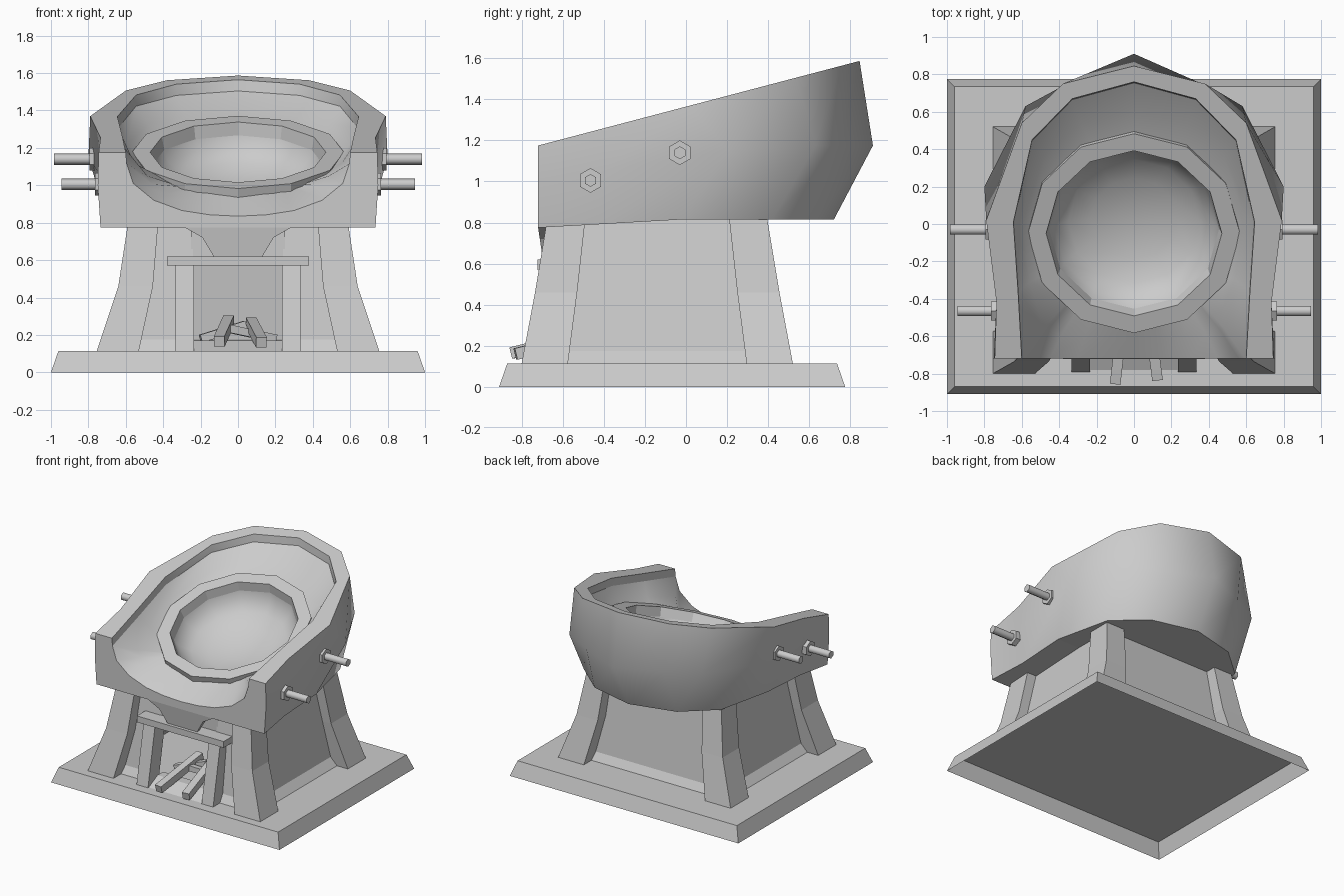
import bpy, bmesh, math
from mathutils import Vector, Matrix

cube = bpy.data.objects.get("Cube")
if cube:
    bpy.data.objects.remove(cube)

stone = bpy.data.materials.new("grey stone")
stone.use_nodes = True
GREY = (0.6, 0.6, 0.6, 1)
stone.diffuse_color = GREY
stone.node_tree.nodes["Principled BSDF"].inputs["Base Color"].default_value = GREY


def build(name, verts, faces, facing=None, smooth=None):
    """Mesh object; open sheets are turned towards a facing direction."""
    bm = bmesh.new()
    vs = [bm.verts.new(v) for v in verts]
    for f in faces:
        bm.faces.new([vs[i] for i in f])
    bmesh.ops.recalc_face_normals(bm, faces=bm.faces)
    if facing:
        total = sum((f.normal * f.calc_area() for f in bm.faces), Vector())
        if total.dot(Vector(facing)) < 0:
            bmesh.ops.reverse_faces(bm, faces=bm.faces)
    me = bpy.data.meshes.new(name)
    bm.to_mesh(me)
    bm.free()
    me.materials.append(stone)
    ob = bpy.data.objects.new(name, me)
    bpy.context.collection.objects.link(ob)
    if smooth:
        bpy.ops.object.select_all(action='DESELECT')
        ob.select_set(True)
        bpy.context.view_layer.objects.active = ob
        bpy.ops.object.shade_smooth_by_angle(angle=math.radians(smooth))
    return ob


def loft(name, loops, closed=True, start=True, end=True, wrap=False, **kw):
    """Skin between loops with equal point counts."""
    n, m = len(loops[0]), len(loops)
    verts = [p for l in loops for p in l]
    faces = []
    for r in range(m if wrap else m - 1):
        a, b = r * n, (r + 1) % m * n
        for i in range(n if closed else n - 1):
            j = (i + 1) % n
            faces.append((a + i, a + j, b + j, b + i))
    if start:
        faces.append(tuple(range(n)))
    if end:
        faces.append(tuple(range((m - 1) * n, m * n)))
    return build(name, verts, faces, **kw)


def rect(x0, x1, y0, y1, z):
    return [(x0, y0, z), (x1, y0, z), (x1, y1, z), (x0, y1, z)]


def box(name, x0, x1, y0, y1, z0, z1):
    return loft(name, [rect(x0, x1, y0, y1, z0), rect(x0, x1, y0, y1, z1)])


def mirrored(half):
    """Half loop from the left side to the centre line, continued on the right."""
    return half + [(-x, y, z) for x, y, z in reversed(half) if x > 1e-6]


def rod(name, a, b, radius, sides, smooth=None):
    a, b = Vector(a), Vector(b)
    q = (b - a).to_track_quat('Z', 'Y')
    ring = [q @ Vector((radius * math.cos(t), radius * math.sin(t), 0))
            for t in (2 * math.pi * (i + 0.5) / sides for i in range(sides))]
    return loft(name, [[a + p for p in ring], [b + p for p in ring]], smooth=smooth)


# Plinth, hollow underneath
MID = -0.14
loft("plinth", [rect(-1, 1, -0.91, 0.775, 0), rect(-0.96, 0.96, -0.87, 0.735, 0.115)], start=False)

# Curved corner legs: height, outer x, inner x, outer y, inner y
LEG = [(0.115, 0.755, 0.53, 0.66, 0.435), (0.46, 0.64, 0.455, 0.595, 0.39),
       (0.82, 0.585, 0.425, 0.535, 0.35)]
for sx, side in ((1, "left"), (-1, "right")):
    for sy, end in ((1, "back"), (-1, "front")):
        loft(f"{end}_{side}_leg", [rect(sx * xi, sx * xo, MID + sy * yi, MID + sy * yo, z)
                                   for z, xo, xi, yo, yi in LEG])

# Hollow furnace walls with a sloped skirt, open at the front for the fire
WALL = [(0.115, 0.66, 0.565), (0.175, 0.61, 0.53), (0.82, 0.505, 0.45)]
loft("furnace_walls", [mirrored([(0.24, MID - y, z), (x, MID - y, z), (x, MID + y, z)])
                       for z, x, y in WALL], closed=False, start=False, end=False)
box("fire_header", -0.25, 0.25, -0.61, -0.58, 0.6, 0.82)

# Fireplace surround and hearth
for s, side in ((1, "left"), (-1, "right")):
    loft(f"{side}_fire_post", [rect(s * 0.235, s * 0.335, -0.79, -0.66, 0.115),
                               rect(s * 0.235, s * 0.335, -0.7, -0.57, 0.58)])
box("fire_lintel", -0.38, 0.38, -0.722, -0.56, 0.57, 0.62)
loft("hearth", [rect(-0.235, 0.235, -0.78, -0.55, 0.115), rect(-0.235, 0.235, -0.67, -0.6, 0.17)])

# Firewood
LOGS = [((-0.1, -0.85, 0.165), (-0.05, -0.4, 0.275)), ((0.125, -0.83, 0.16), (0.07, -0.4, 0.265)),
        ((-0.2, -0.5, 0.18), (0.04, -0.45, 0.255)), ((-0.08, -0.55, 0.24), (0.2, -0.45, 0.18))]
for i, (a, b) in enumerate(LOGS):
    rod(f"log_{i + 1}", a, b, 0.04 if i < 2 else 0.03, 4)


# Bowl shell: outer wall, sloping rim and the step inside it
def rim_z(y):
    return 1.175 + 0.263 * (y + 0.72)


low = [(0.735, -0.72, 0.775), (0.7, -0.42, 0.792), (0.7, -0.02, 0.815),
       (0.6, 0.42, 0.815), (0.36, 0.63, 0.815), (0, 0.72, 0.815)]
belly = [(0.75, -0.72, 1.0), (0.735, -0.42, 1.05), (0.8, 0.2, 1.15),
         (0.58, 0.63, 1.175), (0.34, 0.76, 1.175), (0, 0.91, 1.175)]
rim_out = [(x, y, rim_z(y)) for x, y in
           ((0.745, -0.72), (0.735, -0.42), (0.79, 0.02), (0.6, 0.54), (0.38, 0.75), (0, 0.845))]
rim_in = [(x, y, rim_z(y)) for x, y in
          ((0.6, -0.72), (0.62, -0.36), (0.645, 0.01), (0.545, 0.45), (0.33, 0.67), (0, 0.76))]
step = [(x, y - 0.005, z - 0.06) if x < 0.6 else (x - 0.005, y, z - 0.06) for x, y, z in rim_in]
step[0] = (0.595, -0.72, 1.115)
loft("bowl_shell", [mirrored(l) for l in (low, belly, rim_out, rim_in, step)], closed=False,
     start=False, end=False, smooth=45)

# Underside, in strips across the bowl
under = mirrored(low)
last = len(under) - 1
build("bowl_underside", under, [(i, i + 1, last - 1 - i, last - i) for i in range(4)] + [(4, 5, 6)],
      facing=(0, 0, -1))

# Flat front face of the bowl, open along the pouring edge
lip = [(0.56, -0.72, 1.01), (0.45, -0.72, 0.92), (0.3, -0.72, 0.865),
       (0.15, -0.72, 0.842), (0, -0.72, 0.835)]
edge = [low[0], belly[0], rim_out[0], rim_in[0], step[0]] + lip
outline = mirrored(edge)
build("bowl_front", outline, [tuple(range(len(outline)))], facing=(0, -1, 0))

# Pouring spout under the front edge, leaning back to the lintel
spout = [(0.285, 0.775), (0.19, 0.72), (0.13, 0.62)]
spout += [(-x, z) for x, z in reversed(spout)]
loft("spout", [[(x, -0.72 + (0.775 - z) * 0.15, z) for x, z in spout],
               [(x, -0.67, z) for x, z in spout]])

# Seat ring, tilted to face the pouring edge
TILT = Matrix.Translation((0, -0.05, 1.177)) @ Matrix.Rotation(math.atan(0.365), 4, 'X')


def circle(r, h, n=12):
    return [TILT @ Vector((r * math.sin(2 * math.pi * i / n), -r * math.cos(2 * math.pi * i / n), h))
            for i in range(n)]


loft("seat_ring", [circle(0.567, -0.06), circle(0.567, 0), circle(0.47, 0), circle(0.455, -0.07)],
     start=False, end=False, wrap=True)

# Dished floor inside the ring
dish = [circle(0.46 * math.cos(t), -0.06 - 0.2 * math.sin(t))
        for t in (math.radians(a) for a in (0, 20, 40, 60, 80))]
loft("dish", dish, start=False, facing=(0, 0, 1), smooth=60)

# Trough sweeping from the step down under the ring
outer = [Vector(p) for p in list(reversed(lip)) + step]
inner, middle = [], []
for p in outer:
    t = math.atan2(p.x, -(p.y + 0.05))
    q = TILT @ Vector((0.52 * math.sin(t), -0.52 * math.cos(t), -0.04))
    m = p.lerp(q, 0.5)
    sag = 0.1 * max(0, p.z - q.z)
    middle.append((m.x * 1.03, m.y, m.z - sag))
    inner.append(tuple(q))
rows = []
for half in ([tuple(p) for p in outer], middle, inner):
    rows.append(half + [(-x, y, z) for x, y, z in reversed(half[1:-1])])
loft("bowl_trough", rows, start=False, end=False, facing=(0, 0, 1), smooth=60)

# Pivot bolts with hexagonal nuts
for s, side in ((1, "left"), (-1, "right")):
    for end, y, z, x0, x1 in (("front", -0.465, 1.005, 0.735, 0.945), ("back", -0.03, 1.14, 0.765, 0.985)):
        rod(f"{end}_{side}_nut", (s * (x0 - 0.05), y, z), (s * (x0 + 0.03), y, z), 0.06, 6)
        rod(f"{end}_{side}_bolt", (s * x0, y, z), (s * x1, y, z), 0.031, 6, smooth=70)
